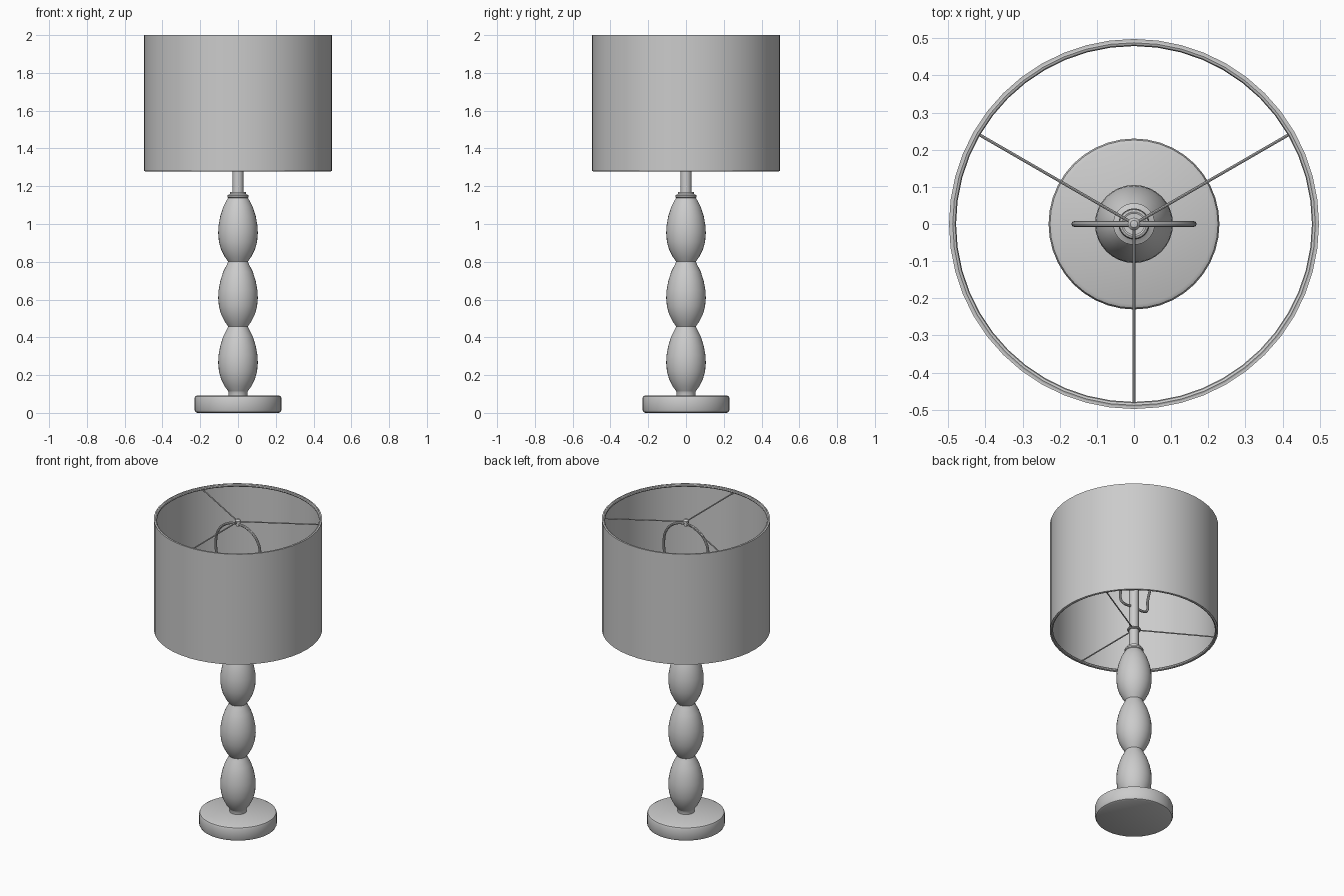
import bpy, bmesh, math
from mathutils import Vector

if "Cube" in bpy.data.objects:
    bpy.data.objects.remove(bpy.data.objects["Cube"])

grey = bpy.data.materials.new("plain grey")
grey.diffuse_color = (0.6, 0.6, 0.6, 1)
grey.use_nodes = True
grey.node_tree.nodes["Principled BSDF"].inputs["Base Color"].default_value = grey.diffuse_color


def finish(name, me):
    """Smooth shade a mesh, colour it and link it."""
    me.materials.clear()
    me.materials.append(grey)
    me.shade_smooth()
    me.set_sharp_from_angle(angle=math.radians(35))
    ob = bpy.data.objects.new(name, me)
    bpy.context.collection.objects.link(ob)
    return ob


def lathe(name, profile, sides=32, loop=False):
    """Spin (radius, z) points round the z axis; loop closes the profile."""
    bm = bmesh.new()
    rings = []
    for r, z in profile:
        if r == 0:
            rings.append([bm.verts.new((0, 0, z))] * sides)
        else:
            rings.append([bm.verts.new((r * math.cos(2 * math.pi * i / sides),
                                        r * math.sin(2 * math.pi * i / sides), z))
                          for i in range(sides)])
    pairs = list(zip(rings, rings[1:])) + ([(rings[-1], rings[0])] if loop else [])
    for a, b in pairs:
        for i in range(sides):
            j = (i + 1) % sides
            bm.faces.new(list(dict.fromkeys((a[i], a[j], b[j], b[i]))))
    bmesh.ops.recalc_face_normals(bm, faces=bm.faces)
    me = bpy.data.meshes.new(name)
    bm.to_mesh(me)
    bm.free()
    return finish(name, me)


def torus(name, major, minor, z, sides=48):
    return lathe(name, [(major + minor * math.cos(k * math.pi / 4),
                         z + minor * math.sin(k * math.pi / 4)) for k in range(8)],
                 sides, True)


def wire(name, points, radius, cyclic=False):
    """Round wire along a smooth path."""
    cu = bpy.data.curves.new(name, 'CURVE')
    cu.dimensions = '3D'
    cu.bevel_depth = radius
    cu.bevel_resolution = 2
    cu.resolution_u = 8
    cu.use_fill_caps = True
    sp = cu.splines.new('BEZIER')
    sp.bezier_points.add(len(points) - 1)
    for bp, p in zip(sp.bezier_points, points):
        bp.co = p
        bp.handle_left_type = bp.handle_right_type = 'AUTO'
    sp.use_cyclic_u = cyclic
    tmp = bpy.data.objects.new(name + "_path", cu)
    bpy.context.collection.objects.link(tmp)
    me = bpy.data.meshes.new_from_object(
        tmp.evaluated_get(bpy.context.evaluated_depsgraph_get()))
    bpy.data.objects.remove(tmp)
    return finish(name, me)


# Round foot plate
lathe("base", [(0, 0), (0.215, 0), (0.225, 0.005), (0.23, 0.015), (0.23, 0.078),
               (0.226, 0.088), (0.216, 0.093), (0, 0.093)], 40)

# Stem: foot ring, three stacked egg shapes, collar
stem = [(0, 0.09), (0.05, 0.09), (0.05, 0.112)]
egg = [(0.052, 0.0), (0.07, 0.025), (0.09, 0.065), (0.101, 0.105), (0.105, 0.15),
       (0.103, 0.19), (0.094, 0.24), (0.078, 0.29), (0.06, 0.325)]
for n in range(3):
    stem += [(r, 0.115 + n * 0.343 + z) for r, z in egg]
stem += [(0.052, 1.138), (0.056, 1.142), (0.056, 1.152), (0.048, 1.156),
         (0.042, 1.16), (0.042, 1.17), (0, 1.17)]
lathe("stem", stem)

# Rod and lamp socket
lathe("rod", [(0, 1.16), (0.029, 1.16), (0.029, 1.6), (0, 1.6)], 20)

# Drum shade with rolled rims
lathe("shade", [(0.498, 1.28), (0.498, 2.0), (0.492, 2.0), (0.492, 1.28)], 48, True)
for label, z in (("top", 1.991), ("bottom", 1.287)):
    torus(label + "_rim", 0.488, 0.009, z)

# Three spokes at the top and bottom of the shade
for label, z, start in (("top", 1.982, 0.0), ("bottom", 1.288, 0.03)):
    for k, deg in enumerate((30, 150, 270)):
        d = Vector((math.cos(math.radians(deg)), math.sin(math.radians(deg)), 0))
        up = Vector((0, 0, z))
        wire(f"{label}_spoke_{k + 1}", [up + d * start, up + d * 0.488], 0.004)
torus("bottom_hub", 0.033, 0.008, 1.288, 24)
lathe("finial", [(0, 1.955), (0.012, 1.955), (0.012, 1.97), (0.017, 1.974),
                 (0.017, 1.99), (0.01, 1.998), (0, 2.0)], 16)

# Wire harp that carries the shade
half = [(0.085, 1.443), (0.1, 1.455), (0.105, 1.52), (0.143, 1.68), (0.16, 1.81),
        (0.14, 1.89), (0.08, 1.947)]
path = [(0, 1.443)] + half + [(0, 1.965)] + [(-x, z) for x, z in reversed(half)]
wire("harp", [(x, 0, z) for x, z in path], 0.008, True)
